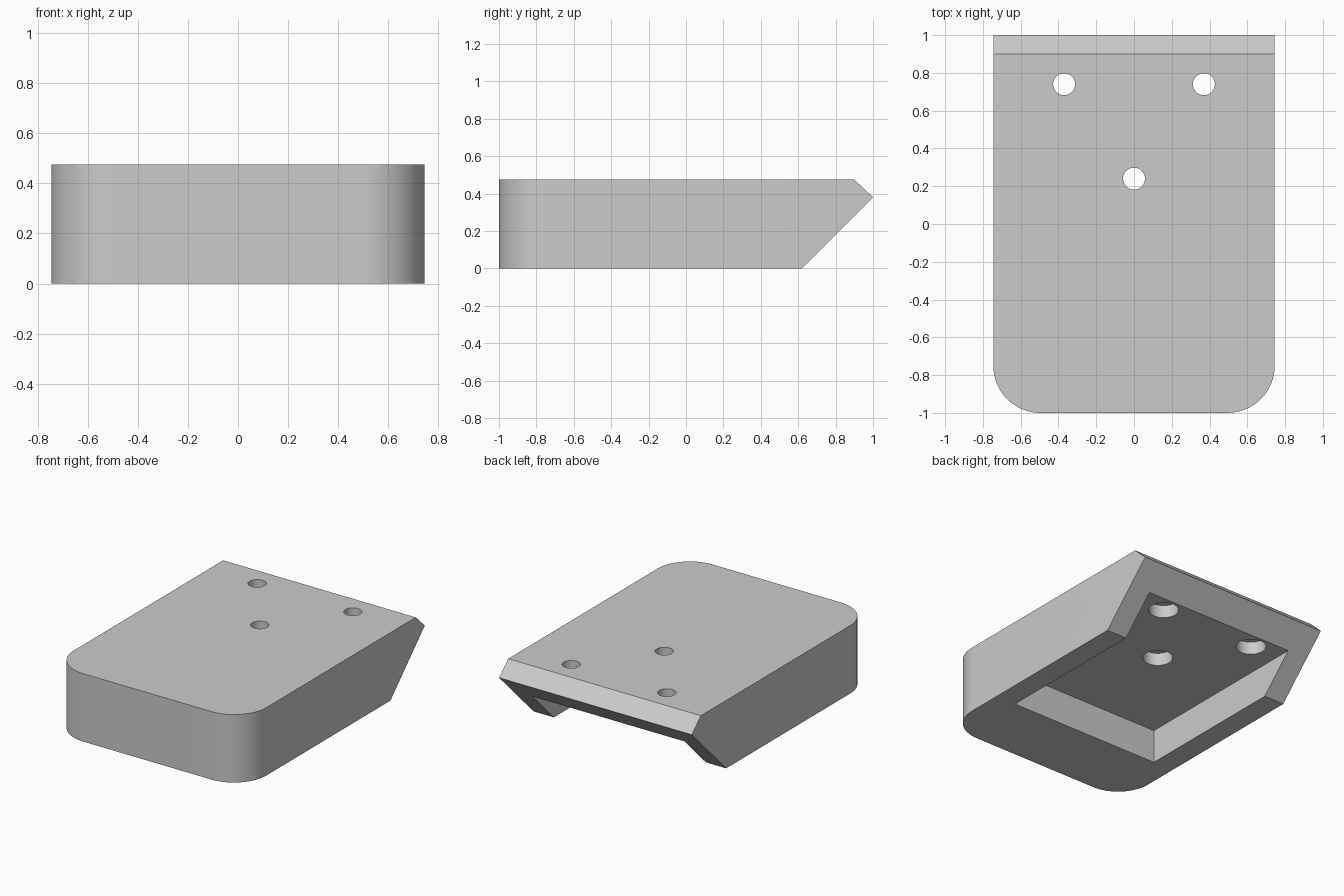
import bpy
import bmesh
from math import radians
from mathutils import Matrix, Vector

if "Cube" in bpy.data.objects:
    bpy.data.objects.remove(bpy.data.objects["Cube"])

HALF_WIDTH = 0.745
HEIGHT = 0.475
RECESS_TOP = 0.237

grey = bpy.data.materials.new("light grey")
grey.use_nodes = True
colour = (0.6, 0.6, 0.6, 1)
grey.diffuse_color = colour
grey.node_tree.nodes["Principled BSDF"].inputs["Base Color"].default_value = colour


def make_object(name, bm):
    bmesh.ops.recalc_face_normals(bm, faces=bm.faces)
    mesh = bpy.data.meshes.new(name)
    bm.to_mesh(mesh)
    bm.free()
    mesh.materials.append(grey)
    obj = bpy.data.objects.new(name, mesh)
    bpy.context.collection.objects.link(obj)
    return obj


def cylinder(name, x, y, radius, bottom, top):
    bm = bmesh.new()
    bmesh.ops.create_cone(bm, cap_ends=True, segments=48, radius1=radius,
                          radius2=radius, depth=top - bottom,
                          matrix=Matrix.Translation((x, y, (bottom + top) / 2)))
    return make_object(name, bm)


def box(name, low, high):
    low, high = Vector(low), Vector(high)
    bm = bmesh.new()
    bmesh.ops.create_cube(bm, size=1, matrix=Matrix.Translation((low + high) / 2)
                          @ Matrix.Diagonal((*(high - low), 1)))
    return make_object(name, bm)


def cut(target, cutter):
    cutter.hide_render = True
    mod = target.modifiers.new("cut", 'BOOLEAN')
    mod.operation = 'DIFFERENCE'
    mod.solver = 'EXACT'
    mod.object = cutter
    bpy.context.view_layer.objects.active = target
    bpy.ops.object.modifier_apply(modifier=mod.name)
    bpy.data.objects.remove(cutter)


# Body: side profile with a chamfered, undercut back, extruded across the width
profile = [(-1, 0), (0.62, 0), (1, 0.38), (0.9, HEIGHT), (-1, HEIGHT)]
bm = bmesh.new()
side = bm.faces.new([bm.verts.new((-HALF_WIDTH, y, z)) for y, z in profile])
extruded = bmesh.ops.extrude_face_region(bm, geom=[side], use_keep_orig=True)
moved = [v for v in extruded["geom"] if isinstance(v, bmesh.types.BMVert)]
bmesh.ops.translate(bm, verts=moved, vec=(2 * HALF_WIDTH, 0, 0))
bmesh.ops.recalc_face_normals(bm, faces=bm.faces)

# Rounded upright corners at the front
corners = [e for e in bm.edges
           if all(v.co.y < -0.99 for v in e.verts)
           and abs(e.verts[0].co.z - e.verts[1].co.z) > 0.1]
bmesh.ops.bevel(bm, geom=corners, offset=0.25, offset_type='OFFSET',
                segments=16, profile=0.5, affect='EDGES')
body = make_object("body", bm)

# Recess underneath, open at the back
cut(body, box("recess_cutter", (-0.588, -0.5, -0.2), (0.588, 1.2, RECESS_TOP)))

# Counterbored screw holes
for x, y in [(-0.37, 0.74), (0.37, 0.74), (0, 0.24)]:
    cut(body, cylinder("counterbore_cutter", x, y, 0.097, 0.1, RECESS_TOP + 0.09))
    cut(body, cylinder("hole_cutter", x, y, 0.058, 0.1, HEIGHT + 0.1))

bpy.ops.object.select_all(action='DESELECT')
body.select_set(True)
bpy.context.view_layer.objects.active = body
bpy.ops.object.shade_smooth_by_angle(angle=radians(30))
